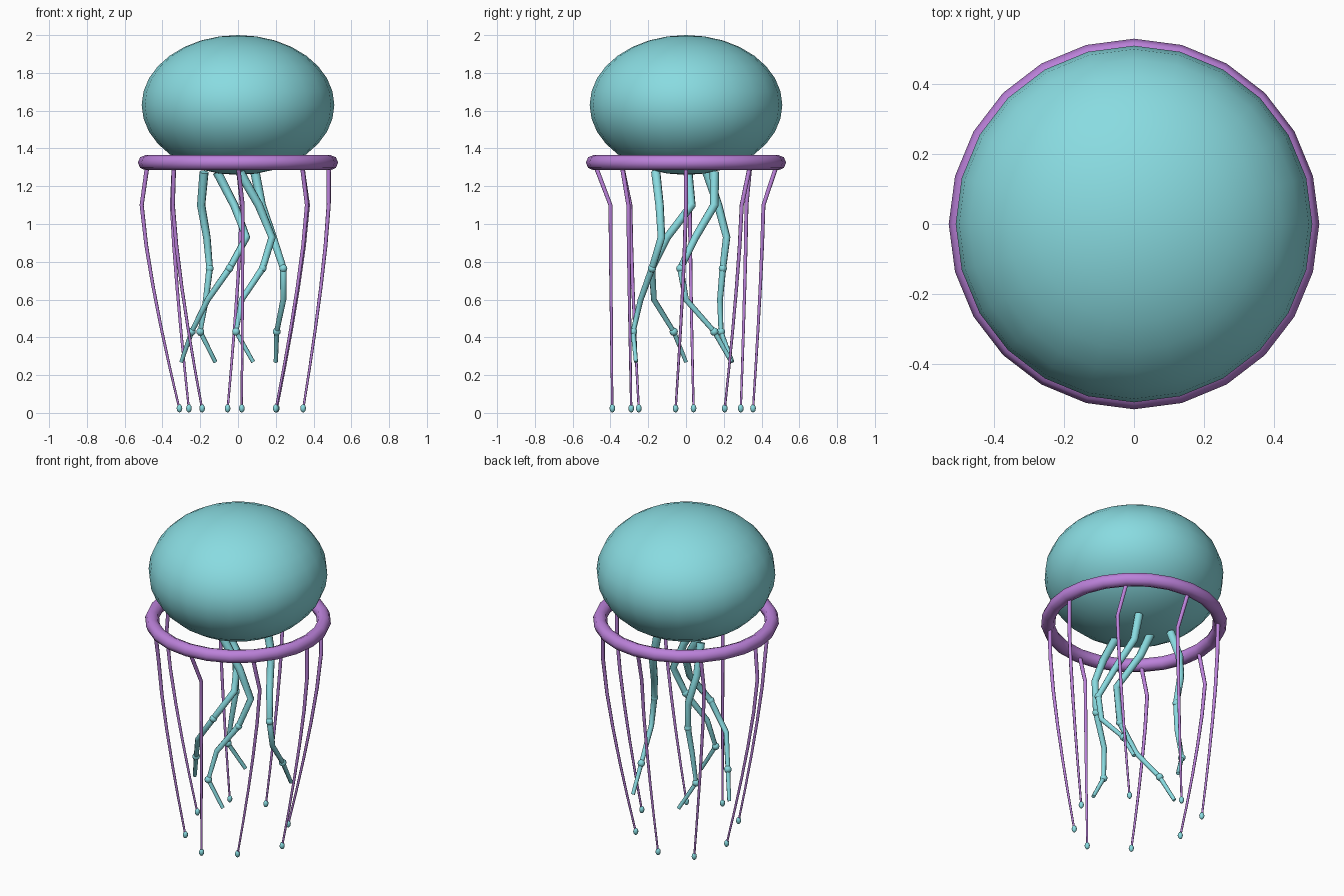
import bpy
from math import cos, sin, radians

if "Cube" in bpy.data.objects:
    bpy.data.objects.remove(bpy.data.objects["Cube"])


def material(name, color):
    m = bpy.data.materials.new(name)
    m.diffuse_color = (*color, 1)
    m.use_nodes = True
    m.node_tree.nodes["Principled BSDF"].inputs["Base Color"].default_value = m.diffuse_color
    return m


TEAL = material("teal", (0.25, 0.71, 0.75))
PURPLE = material("purple", (0.50, 0.22, 0.70))


def finish(name, mat, angle=50):
    ob = bpy.context.object
    ob.name = name
    ob.data.materials.append(mat)
    bpy.ops.object.shade_smooth_by_angle(angle=radians(angle))
    return ob


def ellipsoid(name, loc, rx, rz, mat, seg=10, rings=6):
    bpy.ops.mesh.primitive_uv_sphere_add(segments=seg, ring_count=rings, radius=1, location=loc)
    bpy.context.object.scale = (rx, rx, rz)
    bpy.ops.object.transform_apply(location=False, rotation=False, scale=True)
    return finish(name, mat)


def tube(name, pts, r0, r1, mat):
    """Tapered eight-sided tube through the points."""
    cu = bpy.data.curves.new(name, 'CURVE')
    cu.dimensions = '3D'
    cu.bevel_depth = 1
    cu.bevel_resolution = 2
    cu.use_fill_caps = True
    sp = cu.splines.new('POLY')
    sp.points.add(len(pts) - 1)
    for i, p in enumerate(pts):
        sp.points[i].co = (*p, 1)
        sp.points[i].radius = r0 + (r1 - r0) * i / (len(pts) - 1)
    ob = bpy.data.objects.new(name, cu)
    bpy.context.collection.objects.link(ob)
    bpy.ops.object.select_all(action='DESELECT')
    ob.select_set(True)
    bpy.context.view_layer.objects.active = ob
    bpy.ops.object.convert(target='MESH')
    return finish(name, mat)


# Bell and rim
ellipsoid("bell", (0, 0, 1.63), 0.51, 0.37, TEAL, 24, 16)
bpy.ops.mesh.primitive_torus_add(major_radius=0.49, minor_radius=0.04, major_segments=24,
                                 minor_segments=8, location=(0, 0, 1.325))
finish("bell_rim", PURPLE)

# Outer tentacles: bend below the rim, then drift to the tip
bends = [(0.48, 0.0), (0.37, 0.295), (0.02, 0.41), (-0.35, 0.32),
         (-0.51, 0.02), (-0.345, -0.295), (0.025, -0.40), (0.365, -0.305)]
tips = [(0.345, -0.055), (0.205, 0.205), (-0.055, 0.355), (-0.26, 0.29),
        (-0.31, 0.04), (-0.19, -0.25), (0.02, -0.39), (0.20, -0.29)]
for i, (b, t) in enumerate(zip(bends, tips)):
    a = radians(45 * i)
    pts = [(0.48 * cos(a), 0.48 * sin(a), 1.31)]
    for k in range(6):
        f = k / 5
        e = f ** 1.3
        pts.append((b[0] + (t[0] - b[0]) * e, b[1] + (t[1] - b[1]) * e, 1.10 - 1.08 * f))
    tube(f"tentacle_{i + 1}", pts, 0.012, 0.006, PURPLE)
    ellipsoid(f"tentacle_tip_{i + 1}", (*t, 0.024), 0.015, 0.022, TEAL, 8, 6)

# Inner arms with knuckle beads
heights = [1.275, 1.10, 0.93, 0.765, 0.60, 0.43, 0.27]
arms = [
    ([-.18, -.195, -.165, -.15, -.17, -.20, -.12], [.11, .17, .215, .195, .18, .185, .245]),
    ([-.11, -.02, .045, -.045, -.16, -.245, -.30], [.01, .03, -.10, -.18, -.17, -.065, 0]),
    ([.01, .11, .18, .13, .02, -.01, .08], [-.16, -.14, -.13, -.18, -.24, -.28, -.265]),
    ([.09, .125, .185, .24, .24, .205, .20], [.15, .15, .05, -.03, 0, .15, .24]),
]
for i, (xs, ys) in enumerate(arms):
    pts = list(zip(xs, ys, heights))
    tube(f"inner_arm_{i + 1}", pts, 0.025, 0.011, TEAL)
    for k in (3, 5):
        ellipsoid(f"arm_bead_{i + 1}_{k}", pts[k], 0.022, 0.022, TEAL)
